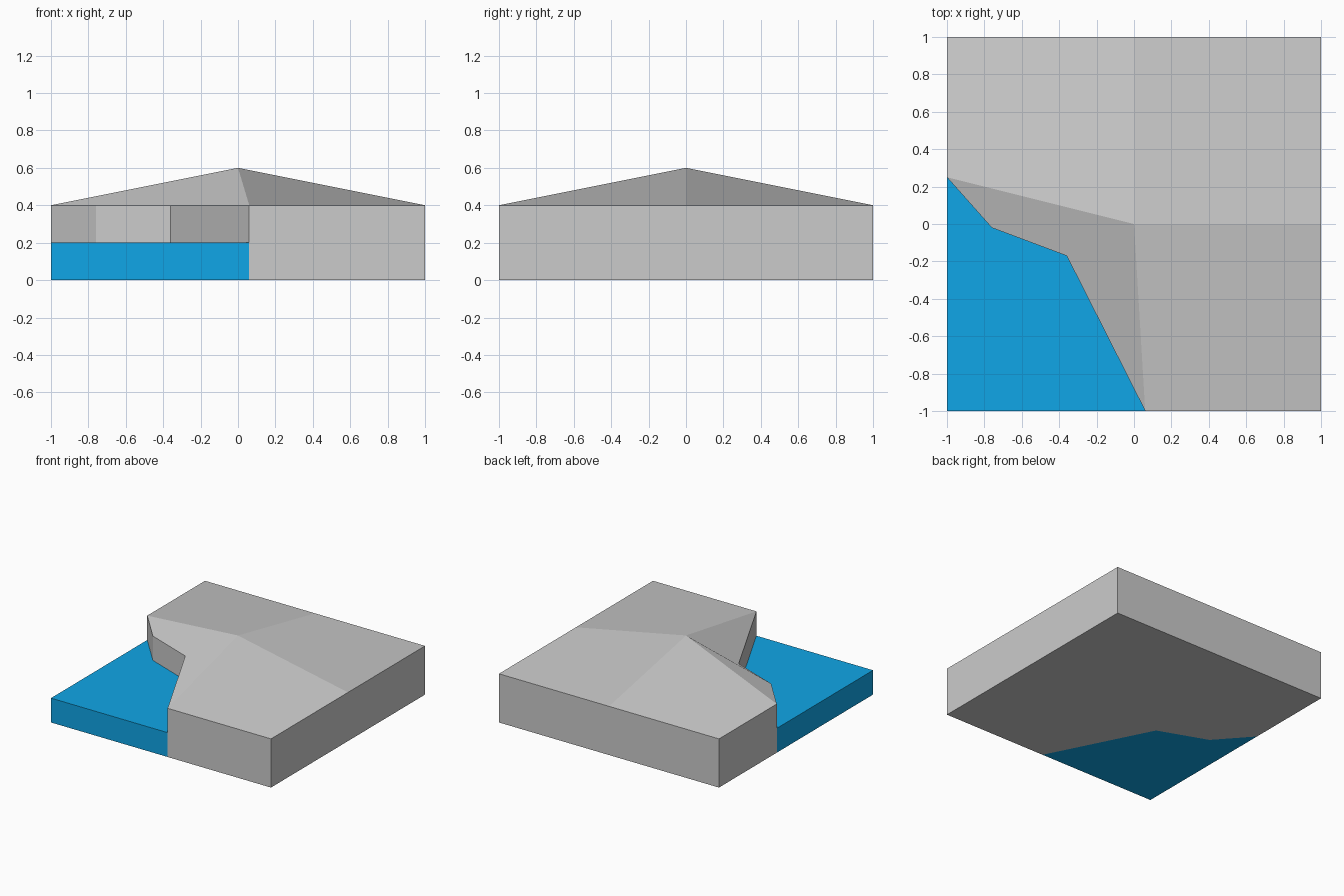
import bpy, bmesh

if "Cube" in bpy.data.objects:
    bpy.data.objects.remove(bpy.data.objects["Cube"])

coast = [(-1, 0.25), (-0.76, -0.02), (-0.36, -0.17), (0.06, -1)]
rim = coast + [(1, -1), (1, 0), (1, 1), (0, 1), (-1, 1)]


def prism(name, outline, height, make_top):
    """Closed block over a counter-clockwise outline, with a custom top."""
    bm = bmesh.new()
    low = [bm.verts.new((x, y, 0)) for x, y in outline]
    high = [bm.verts.new((x, y, height)) for x, y in outline]
    n = len(outline)
    bm.faces.new(low[::-1])
    for i in range(n):
        j = (i + 1) % n
        bm.faces.new((low[i], low[j], high[j], high[i]))
    make_top(bm, high)
    mesh = bpy.data.meshes.new(name)
    bm.to_mesh(mesh)
    bm.free()
    obj = bpy.data.objects.new(name, mesh)
    bpy.context.collection.objects.link(obj)
    return obj


def peaked_top(bm, high):
    # facets between the coast ends and edge midpoints all meet at one peak
    peak = bm.verts.new((0, 0, 0.6))
    ring = high + high[:1]
    for a, b in ((0, 3), (3, 5), (5, 7), (7, 9)):
        bm.faces.new([peak] + ring[a:b + 1])


def flat_top(bm, high):
    bm.faces.new(high)


# Land with a low hill and a cliff along the coast
prism("land", rim, 0.4, peaked_top)

# Water filling the cut-away corner
water = prism("water", [(-1, -1)] + coast[::-1], 0.2, flat_top)
mat = bpy.data.materials.new("water_blue")
mat.diffuse_color = (0.005, 0.38, 0.8, 1)
mat.use_nodes = True
mat.node_tree.nodes["Principled BSDF"].inputs["Base Color"].default_value = mat.diffuse_color
water.data.materials.append(mat)
